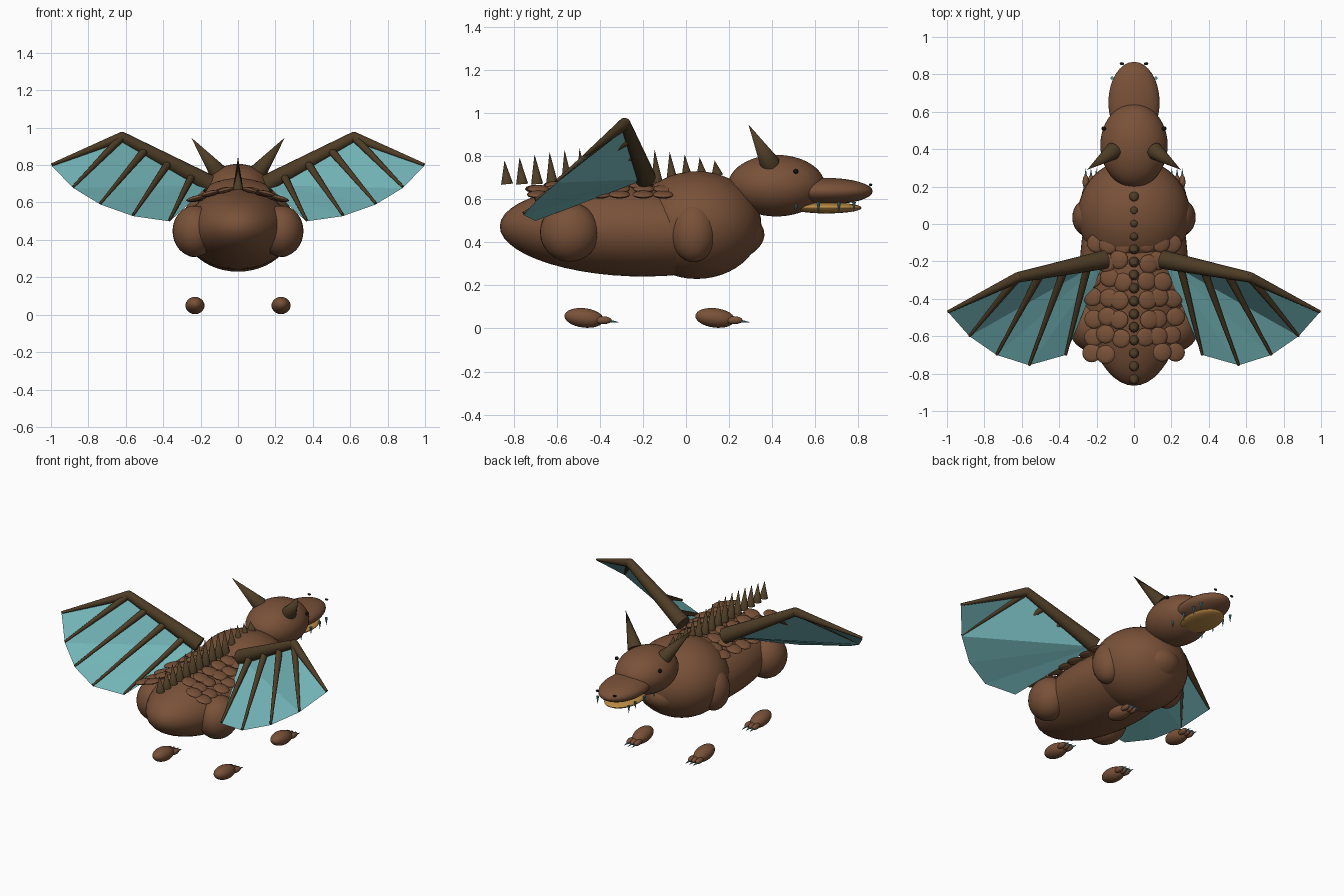
import bpy
import bmesh
import math
import random
from mathutils import Matrix, Vector

random.seed(4)
if "Cube" in bpy.data.objects:
    bpy.data.objects.remove(bpy.data.objects["Cube"], do_unlink=True)


def material(name, rgb):
    mat = bpy.data.materials.new(name)
    mat.use_nodes = True
    mat.diffuse_color = (*rgb, 1)
    mat.node_tree.nodes["Principled BSDF"].inputs["Base Color"].default_value = (*rgb, 1)
    return mat


HIDE = material("brown hide", (0.19, 0.083, 0.04))
BONE = material("dark bone", (0.075, 0.046, 0.019))
SKIN = material("teal wing skin", (0.17, 0.46, 0.48))
GOLD = material("golden jaw", (0.50, 0.26, 0.06))
CLAW = material("blue claw", (0.09, 0.32, 0.38))
BLACK = material("black", (0.006, 0.006, 0.006))


def finish(name, bm, mat, smooth=True):
    mesh = bpy.data.meshes.new(name)
    bm.to_mesh(mesh)
    bm.free()
    mesh.materials.append(mat)
    obj = bpy.data.objects.new(name, mesh)
    bpy.context.collection.objects.link(obj)
    if smooth:
        bpy.ops.object.select_all(action="DESELECT")
        obj.select_set(True)
        bpy.context.view_layer.objects.active = obj
        bpy.ops.object.shade_smooth_by_angle(angle=math.radians(40))
    return obj


def add_ball(bm, center, radii, tilt=Matrix(), detail=32):
    matrix = Matrix.Translation(center) @ tilt @ Matrix.Diagonal((*radii, 1))
    bmesh.ops.create_uvsphere(bm, u_segments=detail, v_segments=detail // 2,
                              radius=1, matrix=matrix)


def add_cone(bm, start, end, r1, r2=0.0, sides=16):
    start, end = Vector(start), Vector(end)
    axis = end - start
    turn = axis.to_track_quat("Z", "Y").to_matrix().to_4x4()
    bmesh.ops.create_cone(bm, cap_ends=True, segments=sides, radius1=r1, radius2=r2,
                          depth=axis.length,
                          matrix=Matrix.Translation((start + end) / 2) @ turn)


def ball(name, mat, center, radii, tilt=Matrix(), detail=32):
    bm = bmesh.new()
    add_ball(bm, center, radii, tilt, detail)
    return finish(name, bm, mat)


def cone(name, mat, start, end, r1, r2=0.0):
    bm = bmesh.new()
    add_cone(bm, start, end, r1, r2)
    return finish(name, bm, mat)


# Torso and head
ball("body", HIDE, (0, -0.25, 0.455), (0.29, 0.615, 0.213),
     Matrix.Rotation(math.radians(-2), 4, "X"), 48)
ball("chest", HIDE, (0, 0.05, 0.48), (0.3, 0.3, 0.25), detail=48)
ball("skull", HIDE, (0, 0.42, 0.663), (0.18, 0.225, 0.143), detail=48)
ball("snout", HIDE, (0, 0.65, 0.637), (0.137, 0.217, 0.062))
ball("lower_jaw", GOLD, (0, 0.652, 0.56), (0.11, 0.163, 0.026))

# Row of back spikes, tallest in the middle
bm = bmesh.new()
for i in range(15):
    y = 0.145 - 0.0697 * i
    swell = math.sin(math.pi * i / 14)
    base = 0.67 + 0.04 * max(0, 1 - i / 4)
    add_cone(bm, (0, y, base), (0, y - 0.012, 0.78 + 0.065 * swell), 0.028, 0, 12)
finish("back_spikes", bm, BONE)

# Overlapping back scales
bm = bmesh.new()
for side in (-1, 1):
    for row in range(7):
        for x, z in ((0.07, 0.665), (0.14, 0.648), (0.215, 0.622)):
            if row == 6 and x < 0.1:
                continue
            x += random.uniform(-0.015, 0.015)
            y = -0.10 - 0.1 * row + random.uniform(-0.015, 0.015)
            add_ball(bm, (side * x, y, z), (0.052, 0.05, 0.014),
                     Matrix.Rotation(side * 0.25, 4, "Y"), 16)
finish("back_scales", bm, HIDE)

# Parts repeated on both sides
for label, s in (("left", 1), ("right", -1)):

    def at(x, y, z):
        return Vector((s * x, y, z))

    ball(label + "_thigh", HIDE, at(0.23, -0.54, 0.447), (0.12, 0.138, 0.137))
    ball(label + "_shoulder", HIDE, at(0.235, 0.035, 0.445), (0.095, 0.105, 0.137))
    ball(label + "_eye", BLACK, at(0.162, 0.51, 0.73), (0.012, 0.012, 0.012), detail=12)
    ball(label + "_nostril", BLACK, at(0.065, 0.857, 0.667), (0.012, 0.008, 0.007), detail=12)
    cone(label + "_horn", BONE, at(0.11, 0.39, 0.765), at(0.25, 0.29, 0.947), 0.047)

    # Teeth
    bm = bmesh.new()
    for y in (0.51, 0.615, 0.71, 0.78):
        add_cone(bm, at(0.117, y, 0.588), at(0.117, y, 0.535), 0.009, 0, 8)
    finish(label + "_teeth", bm, CLAW)

    # Feet with three toes and claws
    for place, y in (("front", 0.135), ("hind", -0.473)):
        bm = bmesh.new()
        add_ball(bm, at(0.23, y, 0.049), (0.051, 0.092, 0.045),
                 Matrix.Rotation(-0.12, 4, "X"))
        claws = bmesh.new()
        for dx in (-0.028, 0, 0.028):
            add_ball(bm, at(0.23 + dx, y + 0.09, 0.038), (0.017, 0.038, 0.018), detail=16)
            add_cone(claws, at(0.23 + dx, y + 0.115, 0.034),
                     at(0.23 + dx, y + 0.163, 0.029), 0.008, 0, 8)
        finish(f"{label}_{place}_foot", bm, HIDE)
        finish(f"{label}_{place}_claws", claws, CLAW)

    # Wing arm
    root, elbow, tip = at(0.155, -0.19, 0.70), at(0.62, -0.285, 0.95), at(0.995, -0.47, 0.802)
    cone(label + "_wing_upper_arm", BONE, root, elbow, 0.05, 0.028)
    cone(label + "_wing_forearm", BONE, elbow, tip, 0.028, 0.008)
    ball(label + "_wing_elbow", BONE, elbow, (0.028, 0.028, 0.028), detail=16)

    # Wing fingers
    ends = [at(0.88, -0.60, 0.685), at(0.735, -0.70, 0.597),
            at(0.56, -0.755, 0.535), at(0.365, -0.70, 0.507)]
    bm = bmesh.new()
    for i, end in enumerate(ends):
        add_cone(bm, root.lerp(elbow, 1 - 0.27 * i), end, 0.022, 0.007, 12)
    finish(label + "_wing_fingers", bm, BONE)

    # Wing skin as a fan from the root
    bm = bmesh.new()
    drop = Vector((0, 0, -0.008))
    r, e, t, *edge = [bm.verts.new(p + drop) for p in (root, elbow, tip, *ends)]
    bm.faces.new((r, e, edge[0]))
    bm.faces.new((e, t, edge[0]))
    for a, b in zip(edge, edge[1:]):
        bm.faces.new((r, a, b))
    bmesh.ops.recalc_face_normals(bm, faces=bm.faces)
    if sum(f.normal.z for f in bm.faces) < 0:
        bmesh.ops.reverse_faces(bm, faces=bm.faces)
    finish(label + "_wing_skin", bm, SKIN, smooth=False)
